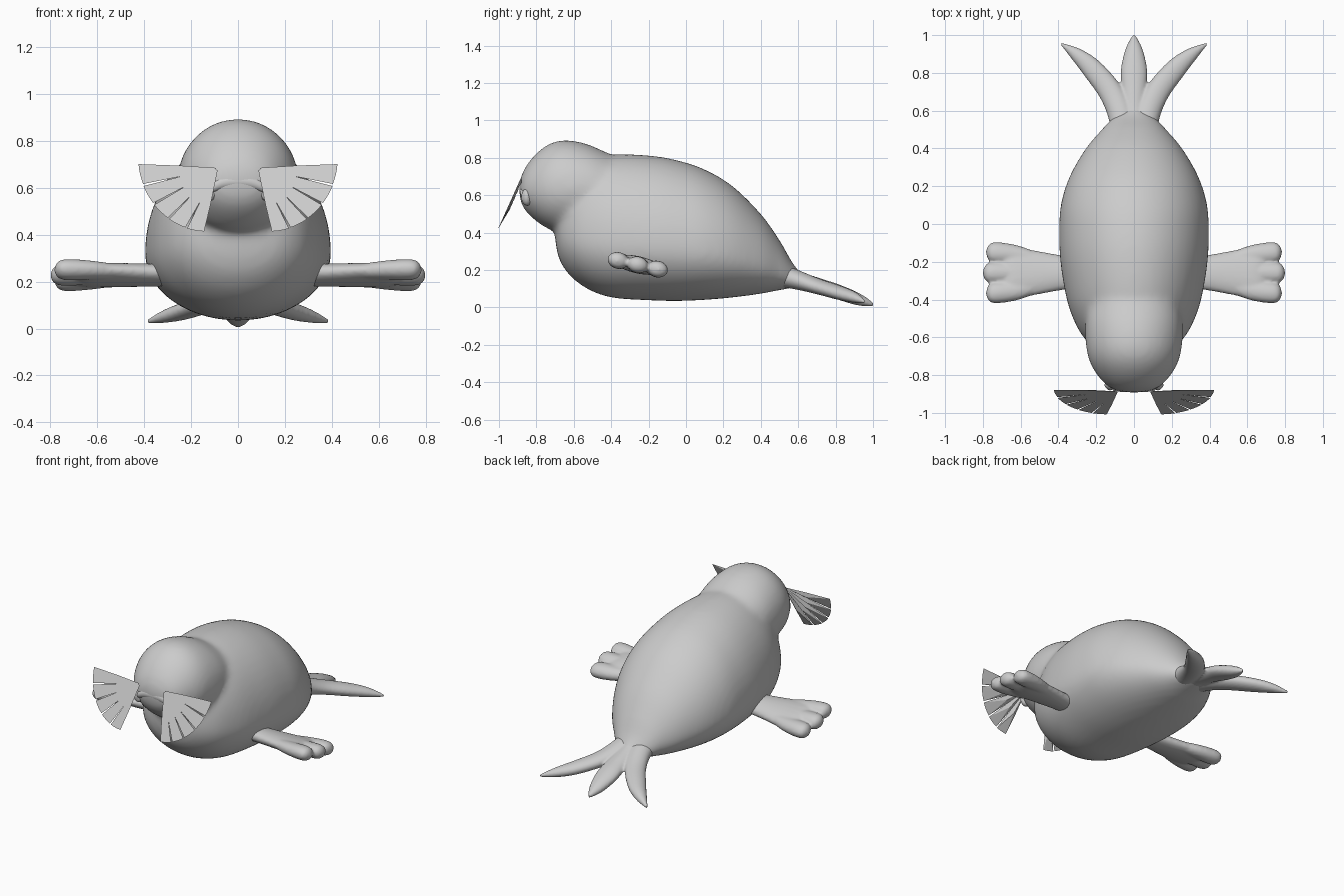
import bpy, bmesh, math
from mathutils import Vector

if "Cube" in bpy.data.objects:
    bpy.data.objects.remove(bpy.data.objects["Cube"])

GREY = (0.6, 0.6, 0.6, 1)
grey = bpy.data.materials.new("soft grey")
grey.use_nodes = True
grey.diffuse_color = GREY
grey.node_tree.nodes["Principled BSDF"].inputs["Base Color"].default_value = GREY
UP = Vector((0, 0, 1))


def finish(name, bm, mirror=False, angle=60):
    bmesh.ops.recalc_face_normals(bm, faces=bm.faces)
    mesh = bpy.data.meshes.new(name)
    bm.to_mesh(mesh)
    bm.free()
    mesh.materials.append(grey)
    obj = bpy.data.objects.new(name, mesh)
    bpy.context.collection.objects.link(obj)
    if mirror:
        obj.modifiers.new("Mirror", "MIRROR").use_mirror_merge = False
    bpy.ops.object.select_all(action="DESELECT")
    obj.select_set(True)
    bpy.context.view_layer.objects.active = obj
    bpy.ops.object.shade_smooth_by_angle(angle=math.radians(angle))
    return obj


def fuse(obj, voxel, iterations):
    """Melt overlapping volumes into one skin with soft joins."""
    remesh = obj.modifiers.new("Fuse", "REMESH")
    remesh.mode = "VOXEL"
    remesh.voxel_size = voxel
    remesh.use_smooth_shade = True
    soften = obj.modifiers.new("Soften", "SMOOTH")
    soften.factor = 0.5
    soften.iterations = iterations


def spline(points, steps):
    """Catmull-Rom curve through tuples of any length."""
    pts = [Vector(p) for p in points]
    out = []
    for i in range(len(pts) - 1):
        a, b, c, d = pts[max(i - 1, 0)], pts[i], pts[i + 1], pts[min(i + 2, len(pts) - 1)]
        for k in range(steps):
            t = k / steps
            out.append(b + (c - a) * (t / 2) + (2 * a - 5 * b + 4 * c - d) * (t * t / 2)
                       + (3 * b - a - 3 * c + d) * (t ** 3 / 2))
    return out + [pts[-1]]


def loft(bm, stations, sides=24, steps=5, roll=0, sag=0):
    """Rings along a path; a station is x, y, z, half width, half height; sag lowers the widest line."""
    data = spline(stations, steps)
    rings = []
    for i, s in enumerate(data):
        centre = Vector(s[:3])
        run = Vector(data[min(i + 1, len(data) - 1)][:3]) - Vector(data[max(i - 1, 0)][:3])
        flat = run.cross(UP).normalized()
        side = flat * math.cos(roll) + UP * math.sin(roll)
        up = UP * math.cos(roll) - flat * math.sin(roll)
        w, h = max(s[3], 0.002), max(s[4], 0.002)
        ring = []
        for k in range(sides):
            c, v = math.cos(math.tau * k / sides), math.sin(math.tau * k / sides)
            ring.append(bm.verts.new(centre + side * w * c + up * h * (v + sag * (abs(v) - 1))))
        rings.append(ring)
    for r, q in zip(rings, rings[1:]):
        for k in range(sides):
            n = (k + 1) % sides
            bm.faces.new((r[k], r[n], q[n], q[k]))
    bm.faces.new(rings[0])
    bm.faces.new(rings[-1])
    return bm


def trunk(bm, rows, sag):
    """Loft along y from rows of y, bottom, top, half width."""
    loft(bm, [(0, y, (b + t) / 2, w, (t - b) / 2) for y, b, t, w in rows], sides=48, sag=sag)


# Torso and head, melted together at the neck
bm = bmesh.new()
trunk(bm, [
    (-0.70, 0.38, 0.42, 0.01), (-0.692, 0.31, 0.52, 0.10), (-0.665, 0.23, 0.62, 0.19),
    (-0.60, 0.15, 0.72, 0.268), (-0.50, 0.085, 0.79, 0.323), (-0.38, 0.05, 0.817, 0.361),
    (-0.20, 0.038, 0.813, 0.39), (-0.05, 0.034, 0.788, 0.397), (0.10, 0.04, 0.738, 0.388),
    (0.25, 0.053, 0.648, 0.342), (0.40, 0.073, 0.5, 0.256), (0.50, 0.092, 0.36, 0.172),
    (0.56, 0.102, 0.255, 0.118), (0.60, 0.112, 0.2, 0.07), (0.64, 0.12, 0.165, 0.02)], sag=0.24)
trunk(bm, [
    (-0.892, 0.61, 0.67, 0.02), (-0.882, 0.56, 0.70, 0.09), (-0.855, 0.512, 0.757, 0.145),
    (-0.80, 0.46, 0.824, 0.195), (-0.73, 0.417, 0.875, 0.235), (-0.65, 0.402, 0.895, 0.254),
    (-0.55, 0.41, 0.88, 0.258), (-0.46, 0.43, 0.845, 0.248), (-0.36, 0.48, 0.79, 0.21),
    (-0.28, 0.60, 0.70, 0.05)], sag=0.06)
fuse(finish("body_and_head", bm), 0.016, 18)

# Muzzle: drooping nose bar and a cheek pad on each side
finish("nose", loft(bmesh.new(), [
    (-0.12, -0.862, 0.592, 0.004, 0.004), (-0.105, -0.865, 0.604, 0.018, 0.022),
    (-0.06, -0.869, 0.622, 0.02, 0.027), (0, -0.871, 0.627, 0.02, 0.027),
    (0.06, -0.869, 0.622, 0.02, 0.027), (0.105, -0.865, 0.604, 0.018, 0.022),
    (0.12, -0.862, 0.592, 0.004, 0.004)], sides=16))
finish("cheek_pad", loft(bmesh.new(), [
    (0.115, -0.876, 0.59, 0.004, 0.006), (0.118, -0.87, 0.59, 0.022, 0.034),
    (0.122, -0.85, 0.59, 0.034, 0.046), (0.125, -0.828, 0.59, 0.022, 0.034),
    (0.128, -0.82, 0.59, 0.004, 0.006)], sides=20), mirror=True)

# Whisker fans: five petals, flat in front and ridged behind, leaning forward at the bottom
LEAN = 0.45
PETALS = 5
SPAN = math.radians(82)


def on_fan(radius, a, back=0):
    drop = radius * math.sin(a)
    return (0.085 + radius * math.cos(a), -0.886 + LEAN * drop + back, 0.685 + drop - LEAN * back)


bm = bmesh.new()
for i in range(PETALS):
    start = math.radians(3.6) - SPAN * i / PETALS
    width = SPAN / PETALS
    outline = [(0.01, start), (0.16, start)]
    for k in (0, 0.25, 0.5, 0.75, 1):
        outline.append((0.34 - 0.063 * (i + k) / PETALS, start - width * (0.05 + 0.9 * k)))
    outline += [(0.16, start - width), (0.01, start - width)]
    rim = [bm.verts.new(on_fan(r, a)) for r, a in outline]
    ridge = bm.verts.new(on_fan(0.16, start - width / 2, 0.014))
    bm.faces.new(rim)
    for p, q in zip(rim, rim[1:] + rim[:1]):
        bm.faces.new((p, q, ridge))
finish("whisker_fan", bm, mirror=True, angle=10)

# Front flippers: thick palm melting into three rounded toes
TILT = 0.22
Y, Z = -0.258, 0.228
bm = loft(bmesh.new(), [
    (0.28, Y, Z, 0.082, 0.045), (0.40, Y, Z, 0.097, 0.046), (0.55, Y, Z, 0.126, 0.046),
    (0.64, Y, Z, 0.144, 0.044), (0.685, Y, Z, 0.14, 0.032), (0.71, Y, Z, 0.125, 0.008)], roll=TILT)
for spread, tip in ((-1, 0.783), (0, 0.80), (1, 0.783)):
    def toe(x, offset, w, h):
        return (x, Y + spread * offset, Z - spread * offset * TILT, w, h)
    loft(bm, [
        toe(0.50, 0.064, 0.036, 0.03), toe(0.62, 0.093, 0.052, 0.04),
        toe(tip - 0.06, 0.105, 0.057, 0.045), toe(tip - 0.018, 0.107, 0.046, 0.036),
        toe(tip, 0.107, 0.01, 0.01)], sides=20, roll=TILT)
fuse(finish("front_flipper", bm, mirror=True), 0.009, 5)

# Tail flippers: one straight and a pair curving outward, melted at a shared root
bm = loft(bmesh.new(), [
    (0, 0.48, 0.19, 0.07, 0.075), (0, 0.60, 0.148, 0.06, 0.05), (0, 0.72, 0.112, 0.066, 0.043),
    (0, 0.81, 0.084, 0.071, 0.042), (0, 0.90, 0.052, 0.054, 0.037),
    (0, 0.96, 0.031, 0.031, 0.025), (0, 1.006, 0.014, 0.004, 0.008)])
for s in (-1, 1):
    loft(bm, [
        (0.04 * s, 0.42, 0.19, 0.08, 0.07), (0.066 * s, 0.57, 0.155, 0.07, 0.056),
        (0.125 * s, 0.70, 0.114, 0.064, 0.043), (0.22 * s, 0.82, 0.078, 0.056, 0.038),
        (0.305 * s, 0.898, 0.054, 0.036, 0.029), (0.39 * s, 0.957, 0.03, 0.005, 0.008)])
fuse(finish("tail_flippers", bm), 0.008, 6)
